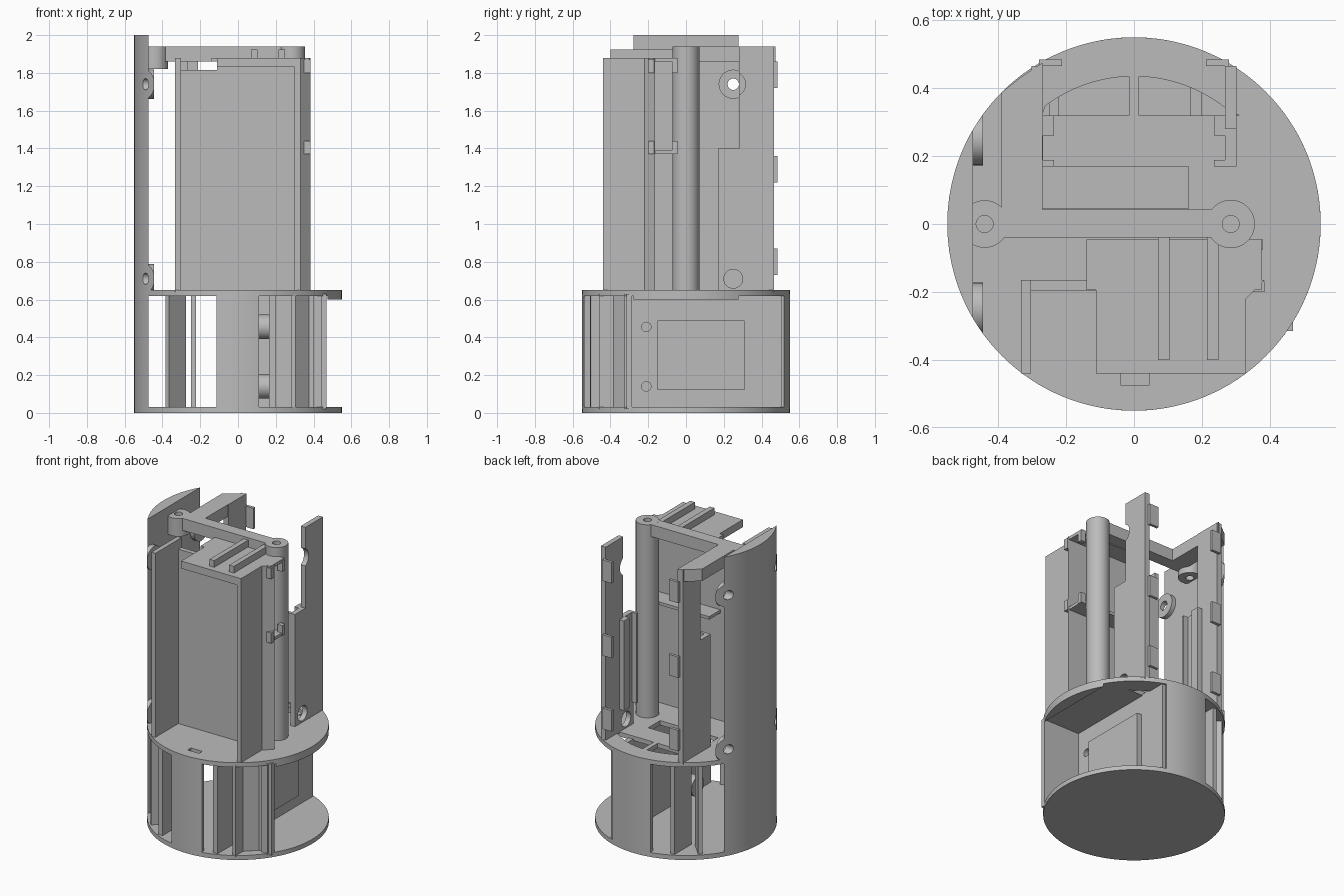
import bpy, bmesh, math
from mathutils import Matrix, Vector

if "Cube" in bpy.data.objects:
    bpy.data.objects.remove(bpy.data.objects["Cube"])

R = 0.55
grey = bpy.data.materials.new("plain grey")
grey.diffuse_color = (0.5, 0.5, 0.5, 1)
grey.use_nodes = True
grey.node_tree.nodes["Principled BSDF"].inputs["Base Color"].default_value = grey.diffuse_color


def activate(ob):
    bpy.ops.object.select_all(action='DESELECT')
    ob.select_set(True)
    bpy.context.view_layer.objects.active = ob


def finish(name, bm, smooth=False):
    bmesh.ops.recalc_face_normals(bm, faces=bm.faces)
    me = bpy.data.meshes.new(name)
    bm.to_mesh(me)
    bm.free()
    me.materials.append(grey)
    ob = bpy.data.objects.new(name, me)
    bpy.context.collection.objects.link(ob)
    if smooth:
        activate(ob)
        bpy.ops.object.shade_smooth_by_angle(angle=math.radians(30))
    return ob


def prism(name, pts, z0, z1, smooth=False):
    """Extrude a plan outline from z0 to z1."""
    bm = bmesh.new()
    f = bm.faces.new([bm.verts.new((x, y, z0)) for x, y in pts])
    ext = bmesh.ops.extrude_face_region(bm, geom=[f])
    vs = [g for g in ext['geom'] if isinstance(g, bmesh.types.BMVert)]
    bmesh.ops.translate(bm, verts=vs, vec=(0, 0, z1 - z0))
    bm.faces.ensure_lookup_table()
    return finish(name, bm, smooth)


def box(name, x0, x1, y0, y1, z0, z1):
    return prism(name, [(x0, y0), (x1, y0), (x1, y1), (x0, y1)], z0, z1)


def cyl(name, p, r, length, axis='Z', n=64):
    """Cylinder starting at p and running along +axis."""
    bm = bmesh.new()
    bmesh.ops.create_cone(bm, cap_ends=True, segments=n, radius1=r, radius2=r, depth=length)
    rot = Matrix.Rotation(math.pi / 2, 4, 'Y') if axis == 'X' else Matrix()
    bmesh.ops.transform(bm, matrix=Matrix.Translation(p) @ rot @ Matrix.Translation((0, 0, length / 2)), verts=bm.verts)
    return finish(name, bm, True)


def arc(r, a0, a1, n=32):
    return [(r * math.cos(a0 + (a1 - a0) * i / n), r * math.sin(a0 + (a1 - a0) * i / n)) for i in range(n + 1)]


def cut(ob, *cutters, op='DIFFERENCE'):
    """Apply boolean cutters, then sharpen the new edges."""
    activate(ob)
    for c in cutters:
        m = ob.modifiers.new("cut", 'BOOLEAN')
        m.operation, m.solver, m.object = op, 'EXACT', c
        bpy.ops.object.modifier_apply(modifier=m.name)
        c.hide_render = True
        c.hide_set(True)
    bpy.ops.object.shade_smooth_by_angle(angle=math.radians(30))


def strip(name, a, b, t, z0, z1):
    """Upright plate from plan point a to b with thickness t."""
    a, b = Vector(a), Vector(b)
    d = (b - a).normalized()
    n = Vector((-d.y, d.x)) * t / 2
    return prism(name, [a - n, b - n, b + n, a + n], z0, z1)


# decks
h = math.acos(0.475 / R)
cyl("base_disc", (0, 0, 0), R, 0.03, n=128)
deck = cyl("middle_disc", (0, 0, 0.62), R, 0.03, n=128)
rear_l = [(-0.27, 0.32), (-0.015, 0.32)] + arc(0.435, math.radians(92), math.radians(127), 12)
rear_r = [(0.31, 0.32), (0.015, 0.32)] + arc(0.435, math.radians(88), math.radians(49), 12)
cut(deck, box("deck_slot_cutter", -0.27, 0.16, 0.045, 0.17, 0.6, 0.7),
    box("tab_slot_cutter", -0.04, 0.045, -0.475, -0.44, 0.6, 0.7),
    prism("rear_slot_cutter_left", rear_l, 0.6, 0.7),
    prism("rear_slot_cutter_right", rear_r, 0.6, 0.7))
prism("deck_lip", arc(R, -h, h), 0.60, 0.621, True)

# tall left shell with screw bosses trimmed to the round outline
shell = prism("left_shell", arc(R, math.pi - h, math.pi + h), 0.02, 2.0, True)
trim = cyl("boss_trim_helper", (0, 0, 0.1), R, 1.88, n=128)
for y in (-0.25, 0.25):
    for z in (0.71, 1.74):
        boss = cyl("shell_boss", (-0.48, y, z), 0.077, 0.035, 'X')
        drill = cyl("screw_cutter", (-0.7, y, z), 0.03, 0.4, 'X', 32)
        cut(boss, trim, op='INTERSECT')
        cut(shell, drill)
        cut(boss, drill)

# top bridge with pivot ends, side arm and rear post
bar = box("top_bridge", -0.44, 0.285, -0.04, 0.042, 1.86, 1.94)
left_end = cyl("bridge_left_end", (-0.44, 0, 1.82), 0.07, 0.1203)
post = cyl("main_post", (0.285, 0, 0.645), 0.071, 1.2953)
pins = [cyl("pin_cutter", (x, 0, 1.78), 0.025, 0.3, n=32) for x in (-0.44, 0.285)]
cut(bar, *pins)
cut(left_end, pins[0])
cut(post, pins[1])
prism("side_arm", [(-0.39, 0), (-0.27, 0), (-0.27, 0.475), (-0.33, 0.435), (-0.39, 0.388)], 1.86, 1.94)

# rear columns, guide rails and clips on both sides
col_holes = [cyl("column_hole_cutter", (0.1, 0.25, z), r, 0.4, 'X', 32) for z, r in ((0.71, 0.05), (1.74, 0.065))]
for s, side in ((-1, "left"), (1, "right")):
    def sbox(name, x0, x1, *rest):
        return box(side + name, min(s * x0, s * x1), max(s * x0, s * x1), *rest)
    column = sbox("_column", 0.268, 0.302, 0.28, 0.465, 0.64, 1.94)
    low = sbox("_column_base", 0.268, 0.302, 0.17, 0.28, 0.64, 1.4)
    if s == 1:
        cut(column, *col_holes)
        cut(low, col_holes[0])
    sbox("_front_rail", 0.235, 0.268, 0.17, 0.188, 0.8, 1.4)
    sbox("_rear_rail", 0.235, 0.268, 0.26, 0.32, 0.8, 1.4)
    for z in (0.73, 1.22, 1.72):
        sbox("_clip", 0.212, 0.28, 0.465, 0.484, z, z + 0.14)

# front tray: side plates, back panel, top sheet and ribs
box("tray_left_plate", -0.333, -0.303, -0.44, -0.165, 0.64, 1.88)
box("tray_back_panel", -0.303, 0.33, -0.197, -0.165, 0.64, 1.815)
box("tray_back_strip", -0.112, 0.33, -0.197, -0.165, 1.815, 1.83)
prism("tray_right_plate", [(0.30, -0.44), (0.33, -0.44), (0.33, -0.22), (0.385, -0.165), (0.30, -0.165)], 0.64, 1.88)
box("tray_top_sheet", -0.112, 0.30, -0.44, -0.165, 1.83, 1.88)
for x in (0.07, 0.215):
    box("top_rib", x, x + 0.034, -0.4, -0.04, 1.88, 1.925)

# shelves behind the tray
for z in (1.37, 1.80):
    zs = z if z < 1.5 else 1.86
    box("rear_shelf", -0.14, 0.375, -0.195, -0.045, zs, zs + 0.02)
    box("shelf_front_lip", 0.345, 0.385, -0.2, -0.17, z, z + 0.07)
    box("shelf_rear_lip", 0.345, 0.38, -0.075, -0.045, z, z + 0.07)

# lower bay: curved panels front and back, with the left ribs
for s, side, edge in ((-1, "front", 0.11), (1, "rear", 0.18)):
    a0, a1 = s * math.acos(-0.115 / R), s * math.acos(edge / R)
    prism(side + "_curved_panel", arc(R, a0, a1) + arc(0.515, a1, a0), 0.02, 0.63, True)
    strip(side + "_angled_rib", (-0.375, s * 0.385), (-0.285, s * 0.29), 0.025, 0.02, 0.63)
    box(side + "_thin_rib", -0.25, -0.222, min(s * 0.3, s * 0.48), max(s * 0.3, s * 0.48), 0.02, 0.63)

# front right ribs beside the wheel well
box("well_wall", 0.2, 0.468, -0.315, -0.285, 0.02, 0.63)
strip("well_corner", (0.29, -0.385), (0.37, -0.31), 0.02, 0.02, 0.63)
box("well_rib", 0.28, 0.305, -0.46, -0.37, 0.02, 0.63)
box("rim_rib", 0.4, 0.445, -0.325, -0.3, 0.02, 0.63)

# drive mounting plate, raised frame and stand-offs
mount = box("mount_plate", 0.165, 0.2, -0.5, 0.505, 0.02, 0.63)
box("mount_frame", 0.2, 0.235, -0.15, 0.31, 0.12, 0.49)
for z in (0.14, 0.455):
    off = cyl("standoff", (0.06, -0.21, z), 0.065, 0.105, 'X')
    hole = cyl("standoff_cutter", (0, -0.21, z), 0.025, 0.4, 'X', 32)
    cut(mount, hole)
    cut(off, hole)
